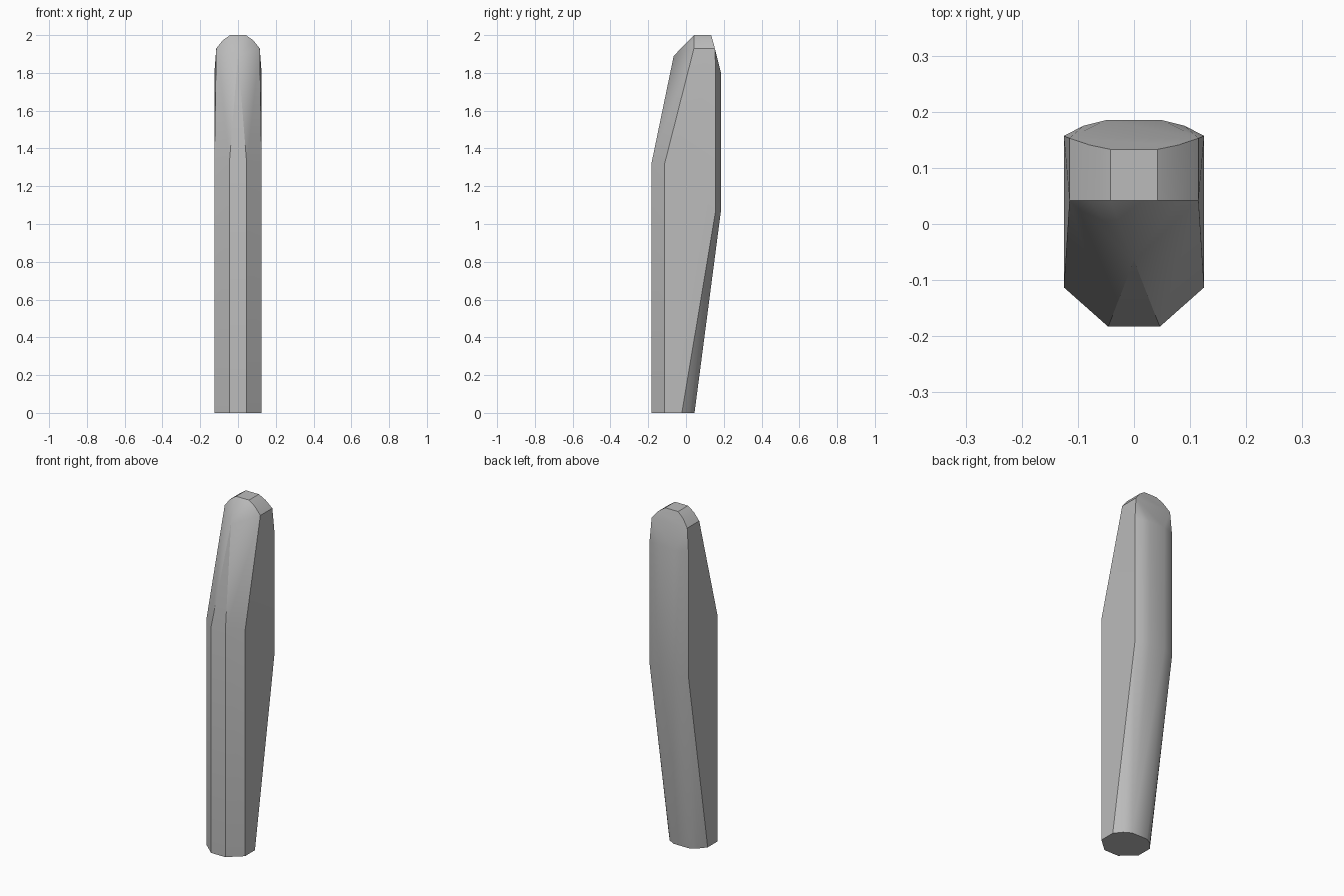
import bpy, bmesh, math

cube = bpy.data.objects.get("Cube")
if cube:
    bpy.data.objects.remove(cube, do_unlink=True)

grey = bpy.data.materials.new("plain grey")
grey.use_nodes = True
colour = (0.5, 0.5, 0.5, 1)
grey.diffuse_color = colour
grey.node_tree.nodes["Principled BSDF"].inputs["Base Color"].default_value = colour

# Half profile on the +x side, mirrored to the other side
half = []

# Chamfered front: straight shaft that ends in a sloping nose
for z in (0, 1.32):
    half += [(0.046, -0.183, z), (0.125, -0.113, z)]
half.append((0, -0.065, 1.89))

# Rounded back: x and depth behind the side edge, at the foot, shoulder and upper end
for z, edge, centre in ((0, -0.022, 0.045), (1.07, 0.157, 0.185), (1.8, 0.157, 0.185)):
    for x, t in ((0.125, 0), (0.09, 0.65), (0.05, 1)):
        half.append((x, edge + (centre - edge) * t, z))

# Arched top, as a front rim and a back rim
for x, z, back in ((0.115, 1.93, 0.153), (0.08, 1.973, 0.141), (0.042, 2, 0.133)):
    half += [(x, 0.042, z), (x, back, z)]

# Side bulge where the top begins to narrow
half += [(0.125, 0.157, 1.4)]

bm = bmesh.new()
for x, y, z in half:
    for side in ((1, -1) if x else (1,)):
        bm.verts.new((x * side, y, z))
hull = bmesh.ops.convex_hull(bm, input=bm.verts)
spare = set(hull["geom_interior"]) | set(hull["geom_unused"])
bmesh.ops.delete(bm, geom=[g for g in spare if isinstance(g, bmesh.types.BMVert)], context="VERTS")
bmesh.ops.dissolve_limit(bm, angle_limit=math.radians(1), verts=bm.verts, edges=bm.edges)
bmesh.ops.recalc_face_normals(bm, faces=bm.faces)

mesh = bpy.data.meshes.new("tapered_peg")
bm.to_mesh(mesh)
bm.free()
mesh.materials.append(grey)
peg = bpy.data.objects.new("tapered_peg", mesh)
bpy.context.collection.objects.link(peg)
bpy.context.view_layer.objects.active = peg
peg.select_set(True)
bpy.ops.object.shade_smooth_by_angle(angle=math.radians(30))
